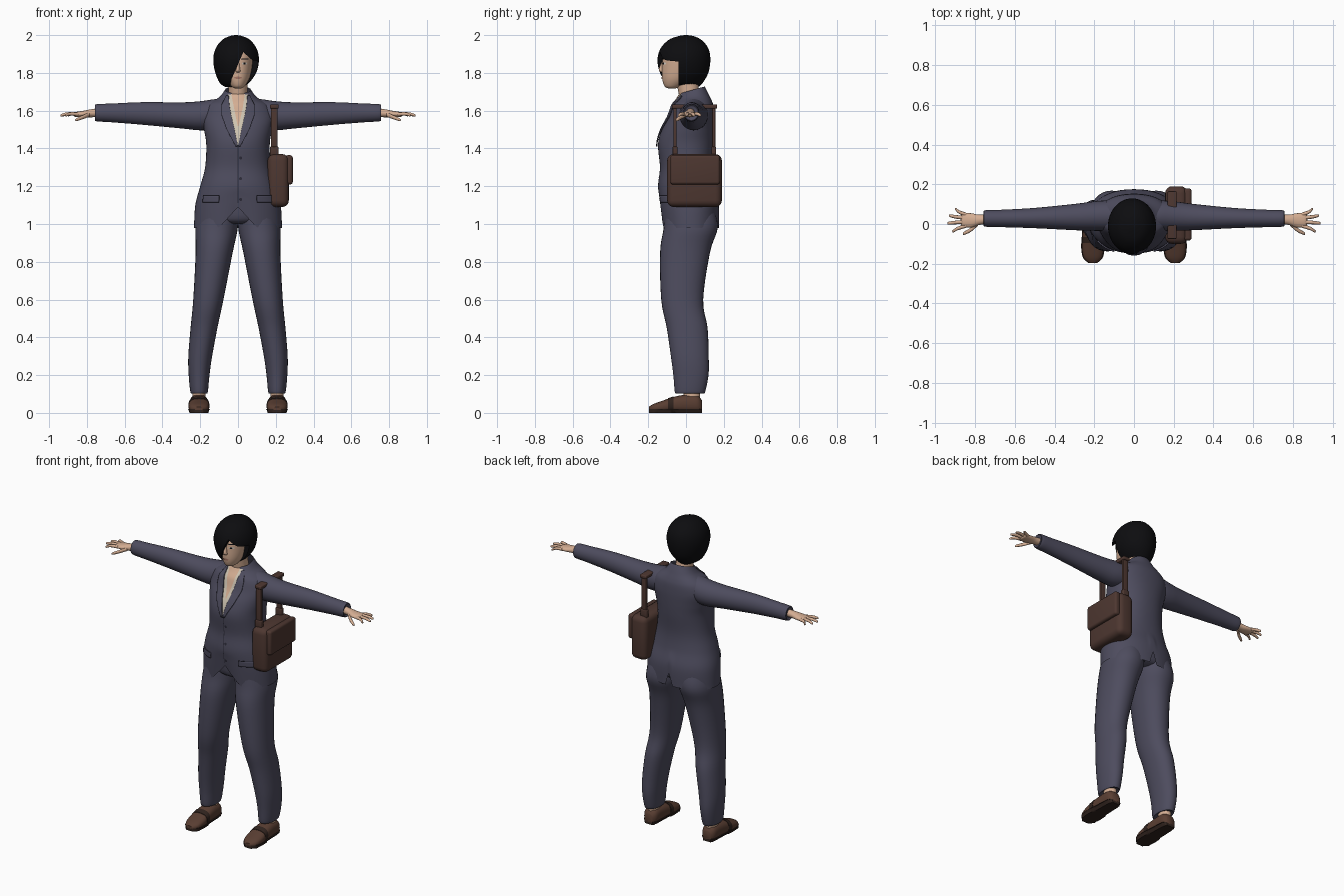
import bpy, bmesh, math
from mathutils import Vector
from mathutils.bvhtree import BVHTree

if "Cube" in bpy.data.objects:
    bpy.data.objects.remove(bpy.data.objects["Cube"], do_unlink=True)


def material(name, r, g, b):
    m = bpy.data.materials.new(name)
    m.use_nodes = True
    m.diffuse_color = (r, g, b, 1)
    bsdf = next(n for n in m.node_tree.nodes if n.type == 'BSDF_PRINCIPLED')
    bsdf.inputs["Base Color"].default_value = (r, g, b, 1)
    return m


SUIT = material("slate suit", .075, .072, .112)
SEAM = material("dark seam", .025, .024, .04)
SKIN = material("skin", .66, .42, .29)
HAIR = material("black hair", .004, .004, .005)
SHIRT = material("cream shirt", .62, .55, .44)
BAG = material("bag brown", .075, .038, .03)
SHOE = material("shoe brown", .1, .048, .032)
SOLE = material("dark sole", .03, .017, .013)
WHITE = material("eye white", .7, .66, .6)
LIPS = material("lips", .4, .19, .14)


def make(name, verts, faces, mat, recalc=True, angle=50):
    mesh = bpy.data.meshes.new(name)
    mesh.from_pydata([tuple(v) for v in verts], [], faces)
    if recalc:
        bm = bmesh.new()
        bm.from_mesh(mesh)
        bmesh.ops.recalc_face_normals(bm, faces=bm.faces[:])
        bm.to_mesh(mesh)
        bm.free()
    mesh.materials.append(mat)
    mesh.polygons.foreach_set("use_smooth", [True] * len(mesh.polygons))
    mesh.set_sharp_from_angle(angle=math.radians(angle))
    ob = bpy.data.objects.new(name, mesh)
    bpy.context.scene.collection.objects.link(ob)
    return ob


def smooth_rings(rings, steps):
    """Catmull-Rom interpolation through the given cross-sections."""
    out = []
    for i in range(len(rings) - 1):
        a, b, c, d = (rings[max(0, min(len(rings) - 1, i + k))] for k in (-1, 0, 1, 2))
        for s in range(steps):
            t = s / steps
            out.append([q + t / 2 * (r - p + t * (2 * p - 5 * q + 4 * r - w + t * (3 * (q - r) + w - p)))
                        for p, q, r, w in zip(a, b, c, d)])
    return out + [list(rings[-1])]


def loft(name, axis, rings, mat, side=1, n=28, steps=5, power=2, caps=True, warp=None):
    """Each ring: position on axis, two centre coordinates, two radii."""
    verts, faces = [], []
    sections = smooth_rings(rings, steps)
    for t, c1, c2, r1, r2 in sections:
        for k in range(n):
            a = 2 * math.pi * k / n
            u, v = (math.copysign(abs(f(a)) ** (2 / power), f(a)) for f in (math.cos, math.sin))
            p, q = c1 + r1 * u, c2 + r2 * v
            co = Vector({'X': (t, p, q), 'Y': (p, t, q), 'Z': (p, q, t)}[axis])
            if warp:
                warp(co)
            co.x *= side
            verts.append(co)
    for j in range(len(sections) - 1):
        for k in range(n):
            m = (k + 1) % n
            faces.append((j * n + k, j * n + m, j * n + n + m, j * n + n + k))
    if caps:
        faces += [tuple(range(n)), tuple(range(len(verts) - n, len(verts)))]
    return make(name, verts, faces, mat)


def drape(name, target, rows, mat, offset=.004, side=1, thick=0, cols=12, sub=6):
    """Thin plate laid on the front of a target; rows run downward as z, x0, x1."""
    mesh = target.data
    tree = BVHTree.FromPolygons([v.co for v in mesh.vertices], [tuple(p.vertices) for p in mesh.polygons])
    verts, faces = [], []
    lines = [[p + (q - p) * s / sub for p, q in zip(a, b)]
             for a, b in zip(rows, rows[1:]) for s in range(sub)] + [rows[-1]]
    for z, a, b in lines:
        a, b = sorted((a * side, b * side))
        for k in range(cols + 1):
            x = a + (b - a) * k / cols
            hit = tree.ray_cast(Vector((x, -1, z)), Vector((0, 1, 0)))[0]
            verts.append((x, (hit.y if hit else 0) - offset, z))
    w = cols + 1
    for j in range(len(lines) - 1):
        for k in range(cols):
            faces.append((j * w + k, j * w + w + k, j * w + w + k + 1, j * w + k + 1))
    ob = make(name, verts, faces, mat, recalc=False)
    if thick:
        mod = ob.modifiers.new("thickness", 'SOLIDIFY')
        mod.thickness, mod.offset = thick, -1
    return ob


def spot(name, target, x, z, rx, rz, mat, offset=.004, side=1):
    """Small oval plate."""
    rows = [(z + rz * math.cos(a), x - rx * math.sin(a) - .0002, x + rx * math.sin(a) + .0002)
            for a in (math.pi * k / 8 for k in range(9))]
    return drape(name, target, rows, mat, offset, side, cols=4, sub=1)


def box(name, centre, size, bevel, mat):
    bm = bmesh.new()
    bmesh.ops.create_cube(bm, size=1)
    for v in bm.verts:
        v.co = Vector(c + s * k for c, s, k in zip(centre, size, v.co))
    bmesh.ops.bevel(bm, geom=bm.edges[:], offset=bevel, segments=4, profile=.5, affect='EDGES')
    verts = [v.co.copy() for v in bm.verts]
    faces = [tuple(v.index for v in f.verts) for f in bm.faces]
    bm.free()
    return make(name, verts, faces, mat)


# Jacket with open front hem, back vent and tilted collar
def shape_jacket(co):
    if co.z < 1.2:
        lift = .11 - 1.1 * abs(co.x) if co.y < 0 else .08 - 4 * abs(co.x)
        co.z += max(0, lift) * (1 - (co.z - .98) / .22)
    elif co.z > 1.64:
        co.z += (co.z - 1.64) * 4 * (co.y - .035)


jacket = loft("jacket", 'Z', [
    (.98, 0, .022, .233, .152), (1.1, 0, .016, .226, .157), (1.2, 0, 0, .2, .148),
    (1.3, 0, 0, .174, .138), (1.42, 0, 0, .168, .148), (1.5, 0, .012, .18, .14),
    (1.57, 0, .03, .19, .122), (1.63, 0, .037, .165, .108), (1.67, 0, .037, .1, .086),
    (1.71, 0, .035, .068, .064)], SUIT, n=72, steps=6, power=2.2, caps=False, warp=shape_jacket)

# Shirt, bare throat and jacket trimmings
drape("shirt_front", jacket, [(1.685, -.052, .052), (1.6, -.042, .042), (1.5, -.02, .02), (1.41, -.002, .002)], SHIRT)
drape("bare_throat", jacket, [(1.688, -.036, .036), (1.62, -.022, .026), (1.52, -.002, .004)], SKIN, .006)
drape("front_seam", jacket, [(1.41, -.002, .002), (1.11, -.002, .002)], SEAM, .003, cols=2)
for z in (1.35, 1.24, 1.13):
    spot("jacket_button", jacket, .014, z, .008, .008, SEAM)
for s, side_name in ((1, "left"), (-1, "right")):
    drape(side_name + "_lapel", jacket, [(1.68, .05, .064), (1.63, .046, .088), (1.58, .037, .088),
                                         (1.5, .018, .06), (1.41, 0, .012)], SUIT, .01, s, .006)
    drape(side_name + "_pocket_flap", jacket, [(1.15, .1, .185), (1.115, .102, .188)], SUIT, .009, s, .007)
    drape(side_name + "_pocket_seam", jacket, [(1.153, .1, .185), (1.149, .1, .185)], SEAM, .01, s)

# Trousers
loft("trouser_hips", 'Z', [(1, 0, .02, .1, .09), (1.03, 0, .02, .19, .13), (1.15, 0, .01, .19, .13)], SUIT)


def shoe_rings(widen):
    return [(y, .207, h, w * widen, h) for y, w, h in (
        (.085, .028, .033), (.06, .045, .046), (0, .049, .048), (-.06, .052, .043),
        (-.12, .055, .033), (-.17, .046, .024), (-.197, .02, .016))]


def keep_above_sole(co):
    co.z = max(co.z, .014)


def flatten_to_sole(co):
    co.z = 0 if co.z < .012 else min(co.z, .02)


for s, side_name in ((1, "left_"), (-1, "right_")):
    loft(side_name + "trouser_leg", 'Z', [
        (1.08, .1, .02, .1, .13), (.98, .113, .025, .112, .143), (.85, .126, -.005, .098, .132),
        (.6, .157, -.02, .08, .111), (.45, .18, .006, .071, .108), (.3, .2, .02, .063, .1),
        (.2, .206, .026, .055, .093), (.11, .206, .021, .046, .08), (.108, .206, .021, .036, .068)],
        SUIT, s, n=32, power=2.15)
    # Ankles and slip-on shoes
    loft(side_name + "ankle", 'Z', [(.05, .207, .03, .034, .045), (.15, .207, .03, .034, .042)], SKIN, s, steps=1)
    loft(side_name + "shoe", 'Y', shoe_rings(1), SHOE, s, power=2.5, warp=keep_above_sole)
    loft(side_name + "shoe_sole", 'Y', shoe_rings(1.07), SOLE, s, power=2.8, warp=flatten_to_sole)
    loft(side_name + "shoe_strap", 'Y', [(-.095, .207, .039, .056, .039), (-.065, .207, .044, .054, .044)],
         SOLE, s, steps=1, power=2.5, warp=keep_above_sole)

    # Sleeves
    loft(side_name + "sleeve", 'X', [
        (.07, .04, 1.6, .06, .065), (.13, .042, 1.582, .075, .078), (.2, .04, 1.573, .074, .077),
        (.3, .035, 1.575, .066, .069), (.5, .03, 1.585, .051, .06), (.66, .028, 1.588, .044, .05),
        (.75, .028, 1.589, .041, .045), (.751, .028, 1.589, .03, .034)], SUIT, s)

    # Hands with spread fingers and thumb
    loft(side_name + "palm", 'X', [
        (.73, .025, 1.59, .023, .024), (.78, .021, 1.586, .026, .021), (.82, .018, 1.582, .036, .017),
        (.86, .02, 1.58, .036, .013), (.87, .02, 1.58, .027, .007)], SKIN, s, n=16)
    for finger, base, tip_x, tip_y in (("index", -.009, .915, -.036), ("middle", .011, .94, .004),
                                       ("ring", .03, .932, .042), ("little", .047, .902, .074)):
        loft(side_name + finger + "_finger", 'X', [
            (.845, base, 1.581, .01, .01), ((.86 + tip_x) / 2, (base + tip_y) / 2, 1.583, .009, .009),
            (tip_x - .005, tip_y, 1.576, .007, .007), (tip_x, tip_y, 1.575, .002, .002)], SKIN, s, n=10, steps=3)
    loft(side_name + "thumb", 'X', [(.785, .003, 1.58, .011, .012), (.82, -.028, 1.566, .011, .011),
                                    (.855, -.047, 1.552, .008, .008), (.862, -.05, 1.55, .002, .002)],
         SKIN, s, n=10, steps=3)

# Neck, head and face
loft("neck", 'Z', [(1.62, 0, .035, .058, .058), (1.7, 0, .015, .05, .056), (1.8, 0, 0, .05, .058)], SKIN)
head = loft("head", 'Z', [
    (1.718, 0, -.075, .018, .02), (1.73, 0, -.068, .036, .046), (1.77, 0, -.044, .06, .082),
    (1.83, 0, -.021, .075, .106), (1.89, 0, -.01, .08, .112), (1.94, 0, 0, .068, .095),
    (1.97, 0, 0, .035, .05)], SKIN, n=40)
loft("nose", 'Z', [(1.86, 0, -.12, .006, .008), (1.825, 0, -.128, .01, .014),
                   (1.81, 0, -.127, .013, .014), (1.802, 0, -.122, .008, .008)], SKIN, n=12, steps=4)
spot("mouth", head, 0, 1.774, .02, .006, LIPS)
for s, side_name in ((1, "left_"), (-1, "right_")):
    spot(side_name + "eye", head, .035, 1.85, .014, .006, WHITE, .003, s)
    spot(side_name + "iris", head, .034, 1.85, .006, .006, HAIR, .005, s)
    drape(side_name + "eyebrow", head, [(1.877, .018, .054), (1.871, .016, .056)], HAIR, .004, s)

# Bobbed hair with a diagonal fringe
hair = loft("bobbed_hair", 'Z', [
    (1.725, -.025, 0, .04, .065), (1.745, -.02, -.008, .075, .095), (1.8, -.012, -.01, .108, .128),
    (1.87, -.01, -.011, .121, .14), (1.93, -.01, -.008, .108, .126), (1.975, -.01, -.005, .073, .086),
    (1.995, -.01, 0, .032, .038), (2, -.01, 0, .004, .004)], HAIR, n=48)
outline = [(-.055, 1.68), (-.033, 1.77), (.028, 1.91), (.075, 1.868), (.2, 1.84), (.2, 1.68)]
m = len(outline)
cutter = make("face_opening_cutter", [(x, y, z) for y in (-.3, -.04) for x, z in outline],
              [tuple(range(m)), tuple(range(m, 2 * m))]
              + [(k, (k + 1) % m, m + (k + 1) % m, m + k) for k in range(m)], HAIR)
cutter.hide_render = True
cut = hair.modifiers.new("face opening", 'BOOLEAN')
cut.operation, cut.object, cut.solver = 'DIFFERENCE', cutter, 'EXACT'
bpy.context.view_layer.objects.active = hair
bpy.ops.object.modifier_apply(modifier=cut.name)
bpy.data.objects.remove(cutter, do_unlink=True)
hair.data.set_sharp_from_angle(angle=math.radians(45))

# Shoulder bag with flap and straps
box("bag_body", (.213, .045, 1.23), (.112, .29, .28), .035, BAG)
box("bag_flap", (.27, .048, 1.287), (.04, .262, .155), .014, BAG)
for y, end in ((-.058, "front"), (.147, "back")):
    box(end + "_bag_strap", (.192, y, 1.48), (.036, .017, .3), .004, BAG)
    box(end + "_strap_buckle", (.192, y, 1.385), (.046, .026, .05), .006, BAG)
box("shoulder_strap", (.192, .045, 1.622), (.046, .24, .022), .006, BAG)
